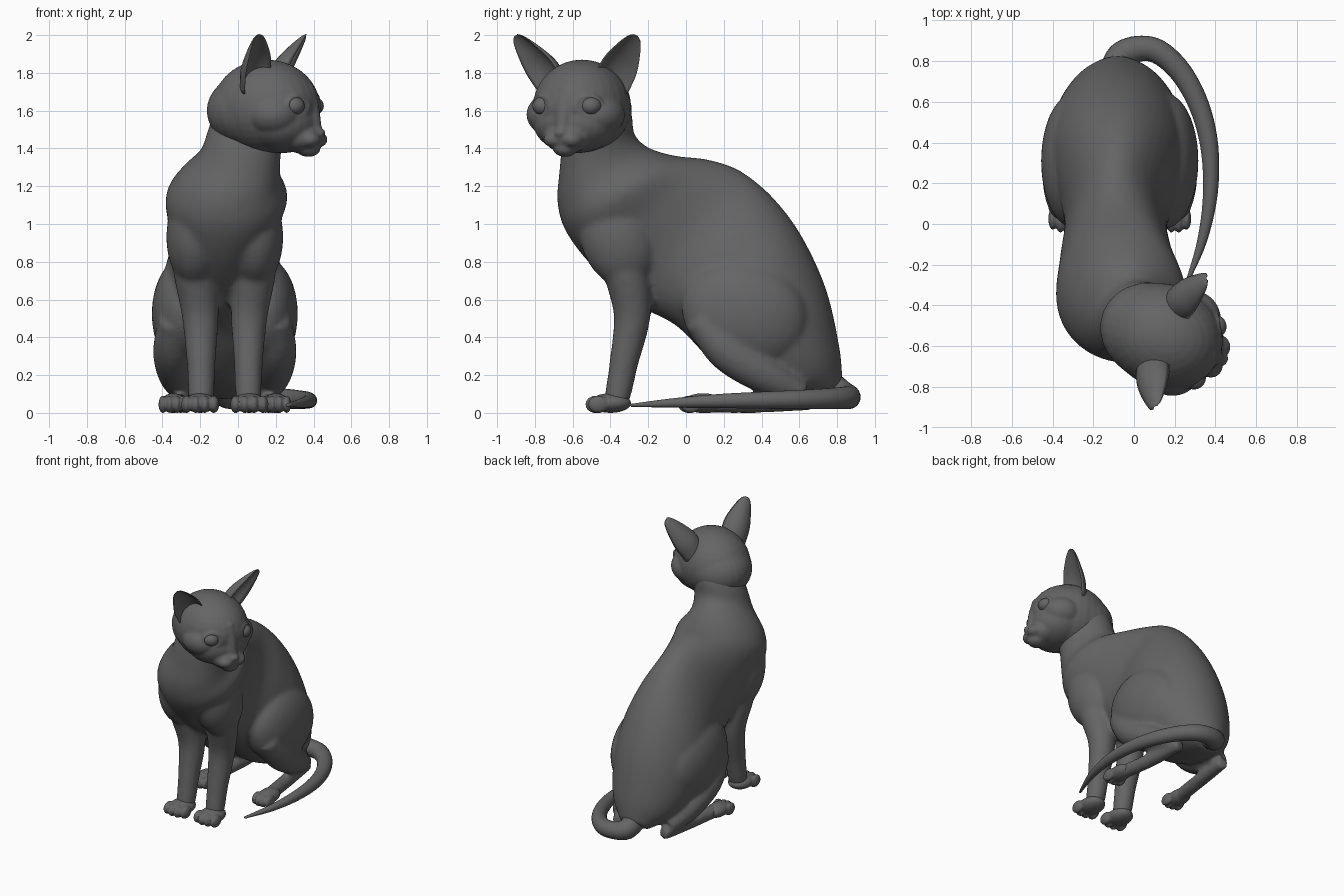
import bpy, bmesh, math
from mathutils import Vector, Matrix

if "Cube" in bpy.data.objects:
    bpy.data.objects.remove(bpy.data.objects["Cube"], do_unlink=True)

# One coat colour for the whole animal
coat = bpy.data.materials.new("dark grey coat")
coat.use_nodes = True
GREY = (0.13, 0.13, 0.13, 1)
coat.diffuse_color = GREY
coat.node_tree.nodes["Principled BSDF"].inputs["Base Color"].default_value = GREY

X, Y, Z = Vector((1, 0, 0)), Vector((0, 1, 0)), Vector((0, 0, 1))
MID = -0.07   # the body's own middle plane


def resample(rows, steps=5):
    """Smooth interpolation through rows of numbers."""
    p = [Vector(r) for r in rows]
    p = [p[0] * 2 - p[1]] + p + [p[-1] * 2 - p[-2]]
    out = []
    for i in range(1, len(p) - 2):
        a, b, c, d = p[i - 1:i + 3]
        for k in range(steps):
            t = k / steps
            out.append((b * 2 + (c - a) * t + (a * 2 - b * 5 + c * 4 - d) * t ** 2
                        + (b * 3 - a - c * 3 + d) * t ** 3) * 0.5)
    return out + [p[-2]]


def ellipse(c, a, b, n=24, egg=0):
    """Ring round c; egg makes it narrower towards b."""
    ring = []
    for i in range(n):
        u, v = math.cos(i * math.tau / n), math.sin(i * math.tau / n)
        ring.append(c + a * u * (1 - egg * v) + b * v)
    return ring


def loft(bm, rings):
    """Skin a list of point rings and close both ends."""
    vs = [[bm.verts.new(p) for p in r] for r in rings]
    n = len(vs[0])
    for r, s in zip(vs, vs[1:]):
        for i in range(n):
            bm.faces.new((r[i], r[(i + 1) % n], s[(i + 1) % n], s[i]))
    bm.faces.new(vs[0])
    bm.faces.new(vs[-1])


def tube(bm, rows, ref):
    """Round limb through rows of x, y, z, radius."""
    p = resample(rows)
    rings = []
    for i, q in enumerate(p):
        t = (p[min(i + 1, len(p) - 1)].to_3d() - p[max(i - 1, 0)].to_3d()).normalized()
        a = (ref - t * ref.dot(t)).normalized()
        r = max(q[3], 0.004)
        rings.append(ellipse(q.to_3d(), a * r, t.cross(a) * r))
    loft(bm, rings)


def ball(bm, c, r, tilt=0):
    m = Matrix.Translation(c) @ Matrix.Rotation(tilt, 4, 'X') @ Matrix.Diagonal((*r, 1))
    bmesh.ops.create_uvsphere(bm, u_segments=28, v_segments=18, radius=1, matrix=m)


def finish(name, bm, voxel=0, rounds=0, matrix=Matrix()):
    """Turn the pieces into one object, fused and softened when voxel is set."""
    bmesh.ops.recalc_face_normals(bm, faces=bm.faces)
    mesh = bpy.data.meshes.new(name)
    bm.to_mesh(mesh)
    bm.free()
    mesh.transform(matrix)
    mesh.materials.append(coat)
    mesh.shade_smooth()
    ob = bpy.data.objects.new(name, mesh)
    bpy.context.collection.objects.link(ob)
    if voxel:
        fuse = ob.modifiers.new("fuse", 'REMESH')
        fuse.mode = 'VOXEL'
        fuse.voxel_size = voxel
        fuse.use_smooth_shade = True
        soft = ob.modifiers.new("soften", 'SMOOTH')
        soft.factor = 0.5
        soft.iterations = rounds
        bpy.context.view_layer.objects.active = ob
        for m in ("fuse", "soften"):
            bpy.ops.object.modifier_apply(modifier=m)


# Torso: back y, z; belly y, z; half width; middle x
torso = [
    (-.31, 1.67, -.63, 1.55, .195, .075),
    (-.285, 1.57, -.655, 1.42, .205, .045),
    (-.27, 1.47, -.67, 1.28, .215, .01),
    (-.19, 1.40, -.68, 1.11, .27, -.045),
    (-.05, 1.36, -.63, .95, .32, -.06),
    (.12, 1.34, -.48, .76, .28, -.085),
    (.29, 1.28, -.25, .57, .25, -.09),
    (.46, 1.14, -.05, .46, .29, -.08),
    (.61, .94, .12, .29, .335, -.08),
    (.74, .66, .28, .17, .32, -.08),
    (.81, .36, .50, .10, .24, -.08),
    (.83, .17, .70, .07, .11, -.08)]
bm = bmesh.new()
rings = []
for r in resample(torso):
    back, belly = Vector((r[5], r[0], r[1])), Vector((r[5], r[2], r[3]))
    rings.append(ellipse((back + belly) / 2, X * r[4], (back - belly) / 2, 40, .1))
loft(bm, rings)

for s in (-1, 1):
    def side(rows):
        return [(MID + s * r[0], *r[1:]) for r in rows]
    # Shoulder, and front leg down to the ankle
    ball(bm, (MID + s * .16, -.36, .93), (.15, .2, .27), .3)
    tube(bm, side([(.17, -.36, .98, .11), (.155, -.32, .76, .118), (.13, -.285, .52, .098),
                   (.125, -.33, .26, .076), (.125, -.36, .1, .069), (.125, -.38, .04, .06)]), X)
    # Thigh, shin and long hind foot
    ball(bm, (MID + s * .222, .31, .525), (.165, .34, .285), -.35)
    tube(bm, side([(.26, .08, .5, .09), (.27, .22, .33, .11), (.25, .42, .2, .1),
                   (.21, .62, .1, .06)]), X)
    tube(bm, side([(.20, .67, .06, .045), (.225, .4, .05, .05), (.26, .15, .05, .05),
                   (.28, .05, .045, .05)]), X)
finish("body", bm, .016, 7)

# Paws with four toes each
for place, off, y, wide in (("front", .13, -.40, .1), ("hind", .272, .09, .078)):
    for s, hand in ((1, "left"), (-1, "right")):
        bm = bmesh.new()
        x = MID + s * off
        ball(bm, (x, y, .052), (wide * .88, .11, .052))
        for k in (-1.5, -.5, .5, 1.5):
            ball(bm, (x + k * wide * .48, y - .085 + abs(k) * .014, .045),
                 (wide * .29, .055, .046))
        finish(f"{place}_paw_{hand}", bm, .008, 2)

# Tail curling round the left side
bm = bmesh.new()
tube(bm, [(-.09, .74, .16, .08), (-.06, .82, .1, .075), (.02, .86, .085, .064),
          (.12, .845, .08, .06), (.23, .745, .075, .055), (.32, .58, .07, .05),
          (.37, .38, .067, .044), (.375, .15, .062, .036), (.335, -.08, .052, .024),
          (.26, -.29, .04, .008)], Z)
finish("tail", bm)

# Head, shaped facing forward and then turned to its left
TURN = Matrix.Translation((.15, -.55, 0)) @ Matrix.Rotation(math.radians(68), 4, 'Z')
EYE = Vector((.135, -.212, 1.625))
bm = bmesh.new()
ball(bm, (0, 0, 1.62), (.255, .29, .25))              # skull
ball(bm, (0, .05, 1.6), (.24, .275, .21))             # nape
ball(bm, (0, -.09, 1.535), (.23, .2, .16))            # jaw
ball(bm, (0, -.2, 1.46), (.13, .12, .085))            # muzzle
ball(bm, (0, -.24, 1.4), (.065, .065, .045))          # chin
ball(bm, (0, -.305, 1.482), (.036, .03, .025))        # nose
tube(bm, [(0, -.22, 1.72, .05), (0, -.25, 1.6, .05), (0, -.275, 1.49, .04)], X)
for s in (-1, 1):
    ball(bm, (s * .12, -.09, 1.58), (.15, .15, .12))      # cheek
    ball(bm, (s * .05, -.265, 1.447), (.06, .06, .044))   # whisker pad
    lid = []
    for i in range(13):
        a = i * math.tau / 12
        dx = .06 * math.cos(a)
        lid.append((s * (EYE.x + dx), -.236 + .6 * dx, EYE.z + .052 * math.sin(a), .01))
    tube(bm, lid, Y)
finish("head", bm, .01, 5, TURN)

for s, hand in ((1, "left"), (-1, "right")):
    bm = bmesh.new()
    ball(bm, (s * EYE.x, EYE.y, EYE.z), (.058, .057, .05))
    finish(f"eye_{hand}", bm, matrix=TURN)

    # Ear: a hollow shell of crescent sections, open to the front
    across = Vector((.8, .4, -.42)).normalized()
    behind = Vector((-.42, .9, .1)).normalized()
    bm = bmesh.new()
    rings = []
    for x, y, z, w, d in resample([(.17, -.02, 1.73, .1, .1), (.235, -.05, 1.835, .098, .1),
                                   (.295, -.075, 1.925, .068, .065),
                                   (.332, -.088, 1.98, .038, .03),
                                   (.343, -.09, 2.0, .012, .008)]):
        arc = [(math.cos(i * math.pi / 12), math.sin(i * math.pi / 12)) for i in range(13)]
        pts = arc + [(u * .88, v * .72) for u, v in reversed(arc[1:-1])]
        ring = [Vector((x, y, z)) + across * u * w + behind * v * d for u, v in pts]
        rings.append([Vector((p.x * s, p.y, p.z)) for p in ring])
    loft(bm, rings)
    finish(f"ear_{hand}", bm, matrix=TURN)
